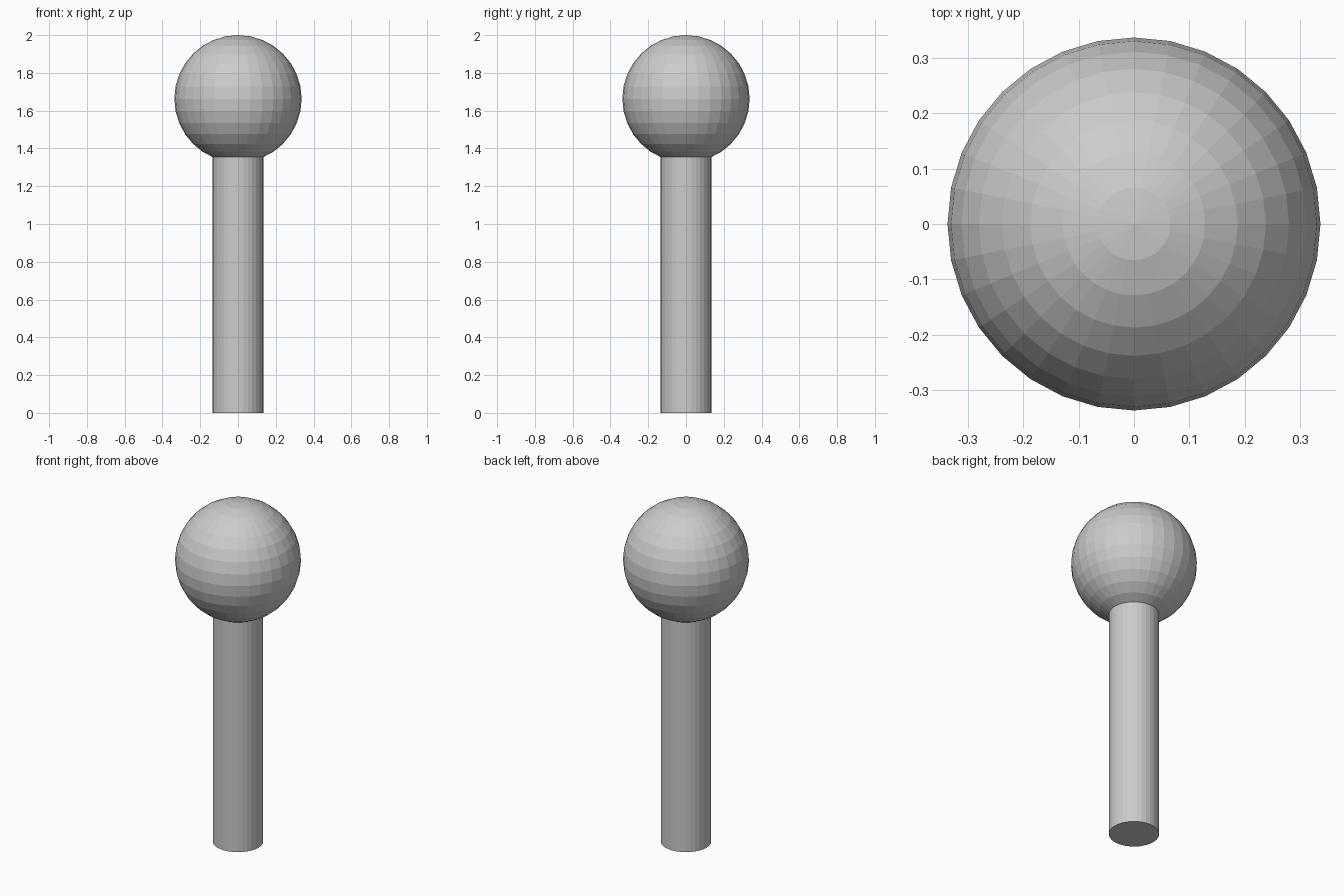
import bpy

if "Cube" in bpy.data.objects:
    bpy.data.objects.remove(bpy.data.objects["Cube"])

BALL_R = 0.337
STEM_R = 0.135
STEM_TOP = 1.37

# Ball on top
bpy.ops.mesh.primitive_uv_sphere_add(segments=32, ring_count=16, radius=BALL_R,
                                     location=(0, 0, 2 - BALL_R))
bpy.context.object.name = "ball_top"

# Straight stem, its top end tucked just inside the ball
bpy.ops.mesh.primitive_cylinder_add(vertices=32, radius=STEM_R, depth=STEM_TOP,
                                    location=(0, 0, STEM_TOP / 2))
bpy.context.object.name = "stem"
